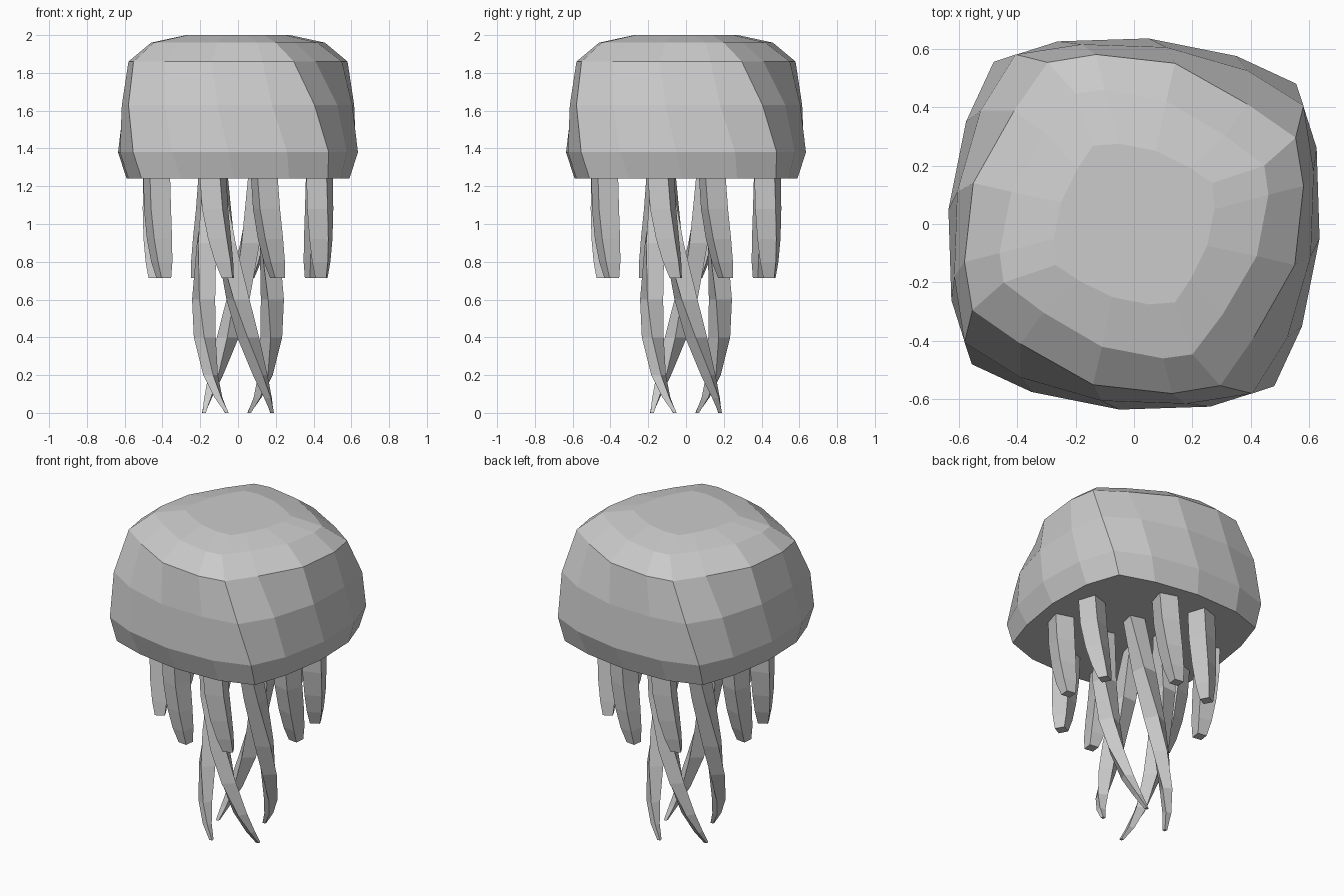
import bpy, bmesh
from math import radians, cos, sin, pi

if "Cube" in bpy.data.objects:
    bpy.data.objects.remove(bpy.data.objects["Cube"])


def turn(p, a):
    return (p[0] * cos(a) - p[1] * sin(a), p[0] * sin(a) + p[1] * cos(a))


def loft(name, rings):
    """Skin a stack of equal-length closed rings and cap both ends."""
    bm = bmesh.new()
    loops = [[bm.verts.new(p) for p in r] for r in rings]
    n = len(loops[0])
    for a, b in zip(loops, loops[1:]):
        for i in range(n):
            j = (i + 1) % n
            bm.faces.new((a[i], a[j], b[j], b[i]))
    bm.faces.new(loops[0])
    bm.faces.new(loops[-1])
    bmesh.ops.recalc_face_normals(bm, faces=bm.faces)
    me = bpy.data.meshes.new(name)
    bm.to_mesh(me)
    bm.free()
    ob = bpy.data.objects.new(name, me)
    bpy.context.collection.objects.link(ob)
    return ob


# Bell: one quarter of every ring, repeated four times around z
quarters = [
    (1.24, [(-.475, .51), (-.27, .58), (.02, .59), (.30, .545)]),
    (1.38, [(-.48, .555), (-.26, .625), (.05, .635), (.35, .575)]),
    (1.63, [(-.405, .58), (-.18, .615), (.11, .605), (.388, .525)]),
    (1.86, [(-.295, .553), (-.13, .58), (.14, .55), (.388, .41)]),
    (1.96, [(-.20, .446), (-.10, .46), (.11, .42), (.31, .303)]),
    (2.00, [(-.14, .268), (-.05, .275), (.075, .25), (.19, .193)]),
]
rings = []
for z, q in quarters:
    rings.append([(*turn(p, -k * pi / 2), z) for k in range(4) for p in q])
loft("bell", rings)


def tentacle(name, base, stations, skew):
    """Four-sided arm winding around z; stations are (z, radius, angle, half width)."""
    rings = []
    for z, r, ang, h in stations:
        a = radians(base + ang)
        cx, cy = r * cos(a), r * sin(a)
        ring = []
        for s, t in ((-1, -1), (1, -1), (1, 1), (-1, 1)):
            dx, dy = turn((s * h, t * h), a + radians(skew))
            ring.append((cx + dx, cy + dy, z))
        rings.append(ring)
    loft(name, rings)


# Short outer tentacles (two per side) and long twisted inner ones
short = [(1.245, .452, 0, .056), (1.08, .452, 1.5, .056), (.92, .45, 4.5, .051),
         (.80, .447, 7.5, .042), (.715, .445, 10, .029)]
long_arm = [(1.245, .17, -40, .046), (.9, .178, -21, .048), (.6, .182, 0, .046),
            (.4, .184, 17, .041), (.2, .187, 39, .029), (.08, .189, 57, .018),
            (0, .19, 72, .009)]
for k in range(4):
    side = -90 + 90 * k
    tentacle(f"short_tentacle_{k}_a", side - 17, short, 0)
    tentacle(f"short_tentacle_{k}_b", side + 18, short, 0)
    tentacle(f"long_tentacle_{k}", side, long_arm, 25)
